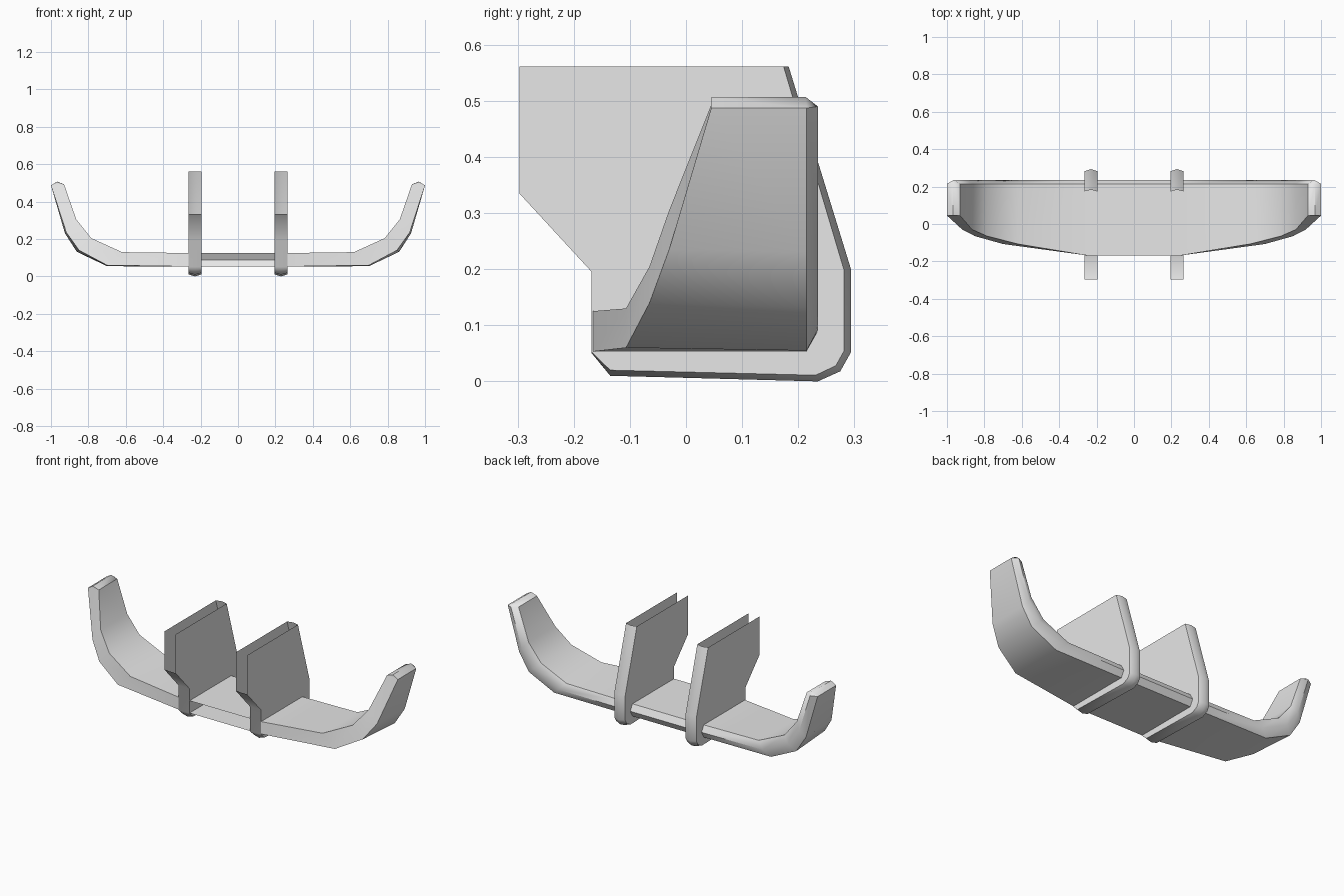
import bpy, bmesh, math

if "Cube" in bpy.data.objects:
    bpy.data.objects.remove(bpy.data.objects["Cube"])

grey = bpy.data.materials.new("light grey")
grey.diffuse_color = (0.8, 0.8, 0.8, 1)
grey.use_nodes = True
grey.node_tree.nodes["Principled BSDF"].inputs["Base Color"].default_value = grey.diffuse_color


def finish(name, bm):
    bmesh.ops.recalc_face_normals(bm, faces=bm.faces[:])
    me = bpy.data.meshes.new(name)
    bm.to_mesh(me)
    bm.free()
    ob = bpy.data.objects.new(name, me)
    bpy.context.collection.objects.link(ob)
    me.materials.append(grey)
    bpy.ops.object.select_all(action='DESELECT')
    ob.select_set(True)
    bpy.context.view_layer.objects.active = ob
    bpy.ops.object.shade_smooth_by_angle(angle=math.radians(50))
    return ob


# Blade stations: front y, inner x/z, outer x/z, rear outer x/z
stations = [
    (-0.168, 0.25, 0.125, 0.25, 0.053, 0.25, 0.053),
    (-0.107, 0.62, 0.13, 0.70, 0.06, 0.70, 0.055),
    (-0.065, 0.785, 0.205, 0.85, 0.14, 0.862, 0.132),
    (-0.03, 0.865, 0.305, 0.918, 0.235, 0.925, 0.23),
    (0.045, 0.93, 0.493, 1.0, 0.487, 1.0, 0.487),
]


def blade():
    bm = bmesh.new()

    def ring(st, s):
        y, xi, zi, xo, zo, xr, zr = st
        pts = [(xi, y, zi), (xi, 0.215, zi),
               ((xi + xr) / 2, 0.235, (zi + zr) / 2),
               (xr, 0.215, zr), (xo, y, zo)]
        return [bm.verts.new((s * x, yy, z)) for x, yy, z in pts]

    rings = [ring(st, -1) for st in reversed(stations)]
    rings += [ring(st, 1) for st in stations]
    mid = len(stations) - 1
    for i in range(len(rings) - 1):
        a, b = rings[i], rings[i + 1]
        for k in range(5):
            if i == mid and k == 4:
                continue  # the middle of the front edge is open
            n = (k + 1) % 5
            bm.faces.new((a[k], a[n], b[n], b[k]))
    # ridged tips
    for r, s in ((rings[0], -1), (rings[-1], 1)):
        f = bm.verts.new((s * 0.968, 0.045, 0.506))
        g = bm.verts.new((s * 0.968, 0.213, 0.507))
        bm.faces.new((r[0], r[1], g, f))
        bm.faces.new((f, g, r[3], r[4]))
        bm.faces.new((r[1], r[2], g))
        bm.faces.new((r[2], r[3], g))
        bm.faces.new((r[0], f, r[4]))
    return finish("curved_blade", bm)


# Fin side outline (y, z) and the raised ridge along its lower and rear edge
front = [(-0.297, 0.561), (-0.297, 0.335), (-0.168, 0.195)]
edge = [(-0.168, 0.052), (-0.135, 0.02), (0.231, 0.011), (0.267, 0.028),
        (0.282, 0.055), (0.282, 0.197), (0.174, 0.561)]
ridge = [(-0.168, 0.05), (-0.135, 0.01), (0.235, 0.0), (0.275, 0.018),
         (0.294, 0.052), (0.294, 0.2), (0.183, 0.561)]


def fin(name, cx):
    bm = bmesh.new()
    w = 0.035
    left, right = [[bm.verts.new((cx + s * w, y, z)) for y, z in front + edge]
                   for s in (-1, 1)]
    mid = [bm.verts.new((cx, y, z)) for y, z in ridge]
    bm.faces.new(left)
    bm.faces.new(right)
    # sloped underside and short front wall; the top and upper front are open
    bm.faces.new((left[1], left[2], right[2], right[1]))
    bm.faces.new((left[2], left[3], mid[0], right[3], right[2]))
    for i in range(len(edge) - 1):
        for side in (left, right):
            bm.faces.new((side[i + 3], side[i + 4], mid[i + 1], mid[i]))
    return finish(name, bm)


blade()
fin("left_fin", -0.23)
fin("right_fin", 0.23)
